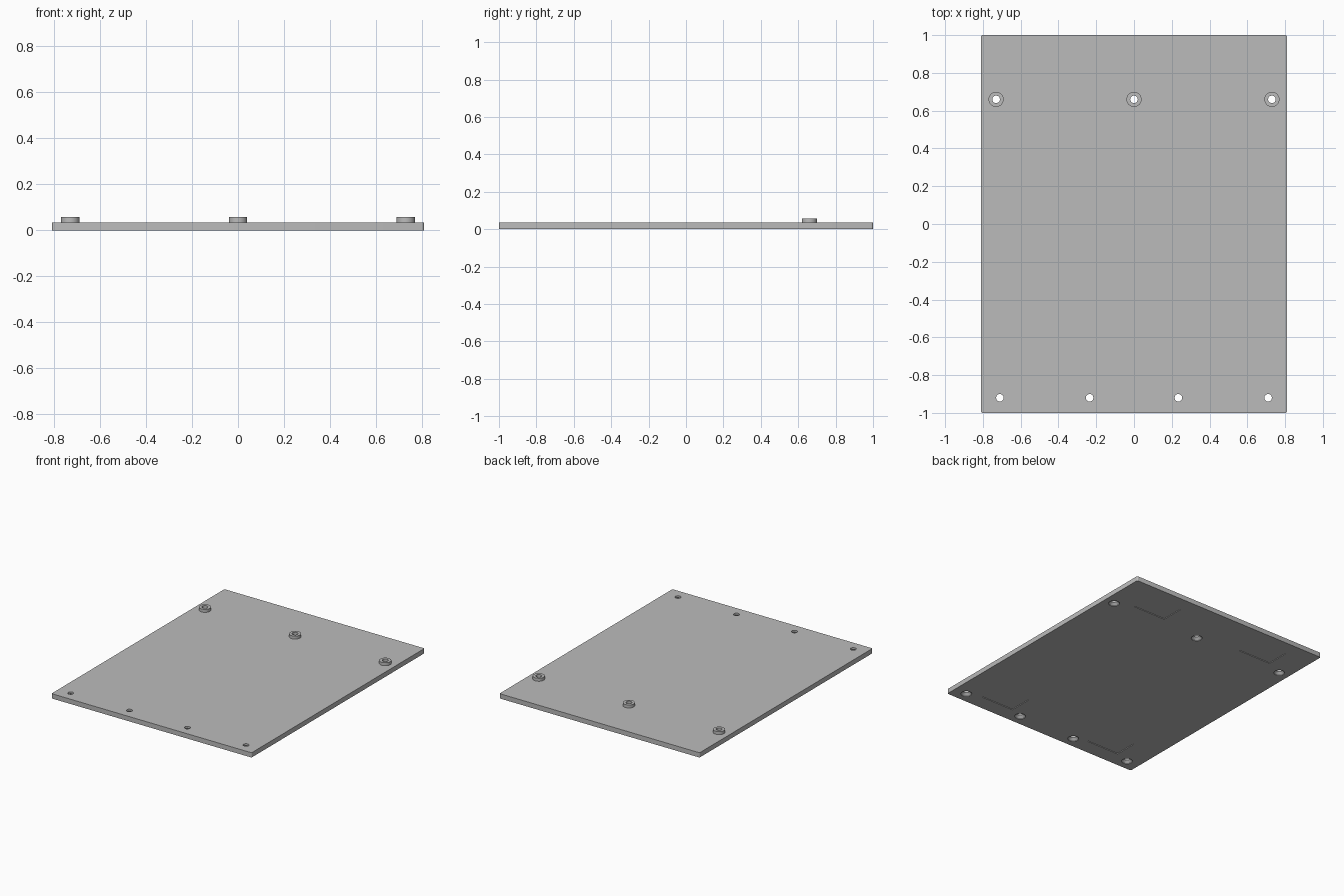
import bpy, bmesh, math

if "Cube" in bpy.data.objects:
    bpy.data.objects.remove(bpy.data.objects["Cube"], do_unlink=True)

HALF_X, HALF_Y, THICK, BOSS_TOP = 0.81, 1.0, 0.035, 0.057
HOLE_R, SINK_R, BOSS_R = 0.02, 0.037, 0.04
SEGMENTS = 32
BOSSES = [(x, 0.66) for x in (-0.73, 0, 0.73)]
FRONT_HOLES = [(x, -0.92) for x in (-0.71, -0.235, 0.235, 0.71)]

grey = bpy.data.materials.new("plain grey")
grey.use_nodes = True
grey.diffuse_color = (0.5, 0.5, 0.5, 1)
grey.node_tree.nodes["Principled BSDF"].inputs["Base Color"].default_value = (0.5, 0.5, 0.5, 1)


def finish(bm, name):
    bmesh.ops.recalc_face_normals(bm, faces=bm.faces)
    mesh = bpy.data.meshes.new(name)
    bm.to_mesh(mesh)
    bm.free()
    mesh.materials.append(grey)
    obj = bpy.data.objects.new(name, mesh)
    bpy.context.collection.objects.link(obj)
    return obj


def add_box(bm, size, centre):
    verts = bmesh.ops.create_cube(bm, size=1)["verts"]
    bmesh.ops.scale(bm, vec=size, verts=verts)
    bmesh.ops.translate(bm, vec=centre, verts=verts)


def add_lathe(bm, profile, x, y, closed=False):
    """Turn a (radius, z) profile; open profiles get end caps."""
    rings = []
    for r, z in profile:
        angles = [2 * math.pi * i / SEGMENTS for i in range(SEGMENTS)]
        rings.append([bm.verts.new((x + r * math.cos(a), y + r * math.sin(a), z)) for a in angles])
    pairs = list(zip(rings, rings[1:]))
    if closed:
        pairs.append((rings[-1], rings[0]))
    else:
        bm.faces.new(rings[0])
        bm.faces.new(rings[-1])
    for low, high in pairs:
        for i in range(SEGMENTS):
            j = (i + 1) % SEGMENTS
            bm.faces.new((low[i], low[j], high[j], high[i]))


def smooth(obj):
    bpy.ops.object.select_all(action="DESELECT")
    obj.select_set(True)
    bpy.context.view_layer.objects.active = obj
    bpy.ops.object.shade_smooth_by_angle(angle=math.radians(30))


# Plate with slightly rounded upright corners
bm = bmesh.new()
add_box(bm, (2 * HALF_X, 2 * HALF_Y, THICK), (0, 0, THICK / 2))
corners = [e for e in bm.edges if abs(e.verts[0].co.z - e.verts[1].co.z) > 0.01]
bmesh.ops.bevel(bm, geom=corners, offset=0.01, segments=4, profile=0.5, affect="EDGES")
plate = finish(bm, "base_plate")

# Cutter: countersunk screw holes and four shallow pockets underneath
bm = bmesh.new()
sink = [(SINK_R, -0.02), (SINK_R, 0.004), (HOLE_R, 0.021), (HOLE_R, 0.1)]
for x, y in BOSSES + FRONT_HOLES:
    add_lathe(bm, sink, x, y)
for sx in (-1, 1):
    for sy in (-1, 1):
        add_box(bm, (0.265, 0.17, 0.02), (sx * 0.465, sy * 0.80, -0.005))
cutter = finish(bm, "hole_cutter")
cutter.hide_render = True

cut = plate.modifiers.new("holes", "BOOLEAN")
cut.operation, cut.solver, cut.object = "DIFFERENCE", "EXACT", cutter
bpy.context.view_layer.objects.active = plate
bpy.ops.object.modifier_apply(modifier=cut.name)
bpy.data.objects.remove(cutter, do_unlink=True)
smooth(plate)

# Raised ring bosses around the rear holes
for side, (x, y) in zip(("right", "middle", "left"), BOSSES):
    bm = bmesh.new()
    ring = [(HOLE_R, THICK), (BOSS_R, THICK), (BOSS_R, BOSS_TOP), (HOLE_R, BOSS_TOP)]
    add_lathe(bm, ring, x, y, closed=True)
    smooth(finish(bm, "boss_" + side))
